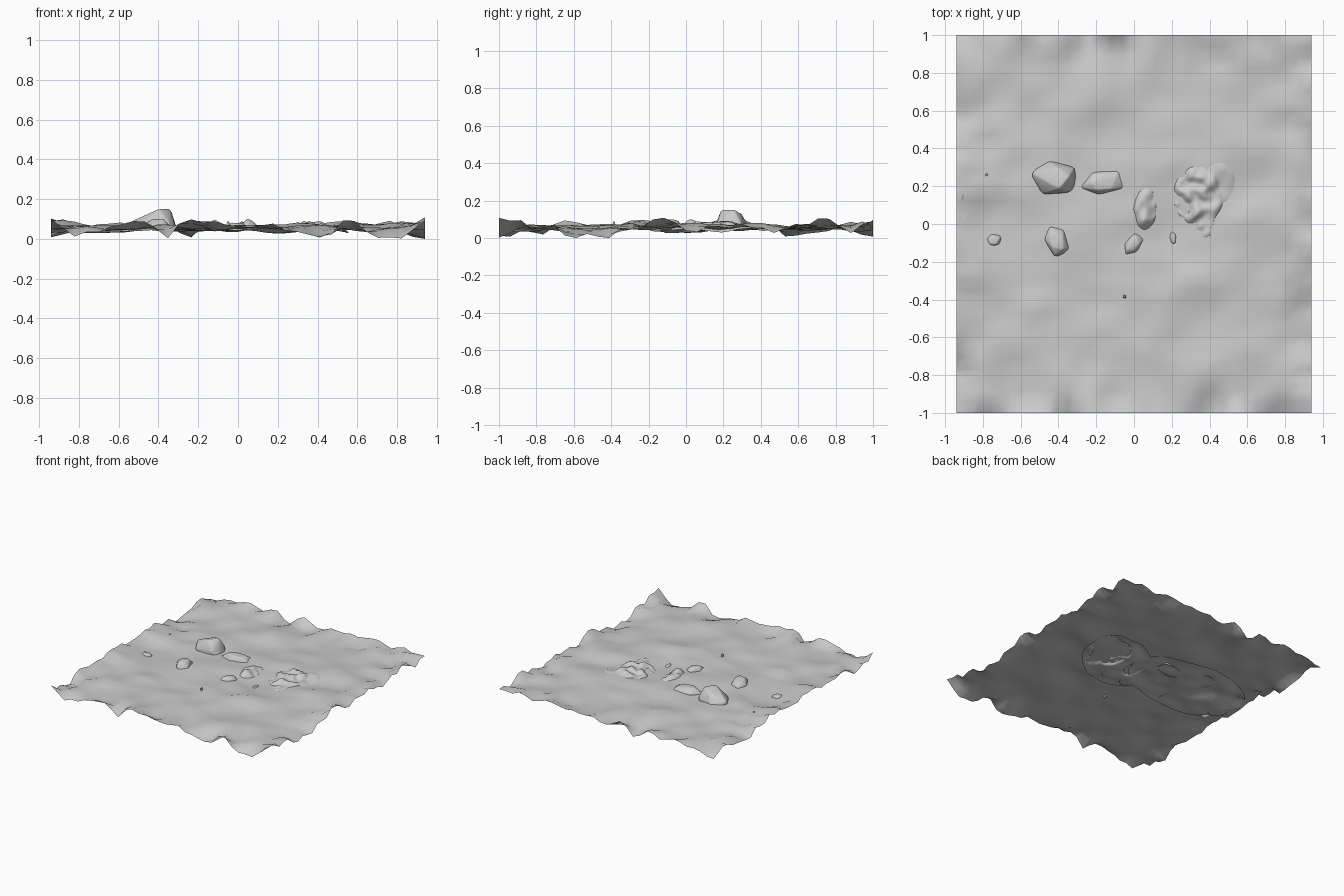
import bpy, bmesh, random
from math import sin, cos, pi, radians, exp, hypot
from mathutils import Vector, noise

if "Cube" in bpy.data.objects:
    bpy.data.objects.remove(bpy.data.objects["Cube"])

random.seed(7)


def ground_z(x, y):
    # rolling ground: calm in the middle, jagged along the border
    edge = max(abs(x) / 0.94, abs(y))
    rim = max(0, (edge - 0.72) / 0.28)
    n = noise.noise(Vector((x * 3.2 + 5, y * 4.2 + 2, 0.4)))
    n += 0.6 * noise.noise(Vector((x * 6.5, y * 8.5, 3.1)))
    jag = noise.noise(Vector((x * 8.5 + 1, y * 8.5 + 4, 7.3)))
    z = 0.058 + (0.026 + 0.012 * rim) * n + 0.075 * rim ** 2 * jag
    return min(0.108, max(0.0, z))


def finish(name, bm, angle=60):
    me = bpy.data.meshes.new(name)
    bm.to_mesh(me)
    bm.free()
    ob = bpy.data.objects.new(name, me)
    bpy.context.collection.objects.link(ob)
    bpy.ops.object.select_all(action='DESELECT')
    ob.select_set(True)
    bpy.context.view_layer.objects.active = ob
    bpy.ops.object.shade_smooth_by_angle(angle=radians(angle))
    return ob


# ground sheet
bm = bmesh.new()
bmesh.ops.create_grid(bm, x_segments=32, y_segments=34, size=1)
for v in bm.verts:
    v.co.x *= 0.94
    v.co.z = ground_z(v.co.x, v.co.y)
# pin the highest and lowest spots of the border
for px, py, pz in ((-0.94, -1, 0.1), (0.94, -1, 0.108), (-0.35, -1, 0), (0.8, -1, 0),
                   (0.94, -0.6, 0), (-0.94, 0.55, 0.005), (0.55, -1, 0.105), (0.94, 0.7, 0.105),
                   (-0.5, -1, 0.1), (-0.82, -1, 0.012), (0.4, -1, 0.012), (-0.25, -1, 0.1)):
    for v in bm.verts:
        w = exp(-((v.co.x - px) ** 2 + (v.co.y - py) ** 2) / 0.003)
        v.co.z += (pz - v.co.z) * w
finish("ground_sheet", bm, 80)


def patch(name, cx, cy, rx, ry, rot, height, rings=36, segs=96):
    # thin oval patch of soil just under the ground sheet
    bm = bmesh.new()
    rows = []
    for i in range(rings + 1):
        row = []
        for j in range(segs):
            a, r = 2 * pi * j / segs, max(i / rings, 0.01)
            u, w = rx * r * cos(a), ry * r * sin(a)
            x = cx + u * cos(rot) - w * sin(rot)
            y = cy + u * sin(rot) + w * cos(rot)
            row.append(bm.verts.new((x, y, ground_z(x, y) + height(x, y))))
        rows.append(row)
    bm.faces.new(rows[0])
    for a, b in zip(rows, rows[1:]):
        for j in range(segs):
            k = (j + 1) % segs
            bm.faces.new((a[j], b[j], b[k], a[k]))
    bmesh.ops.recalc_face_normals(bm, faces=bm.faces)
    if sum(f.normal.z for f in bm.faces) < 0:
        bmesh.ops.reverse_faces(bm, faces=bm.faces)
    finish(name, bm)


def rubble(x, y):
    # lumpy gravel rising through the sheet, flat rim showing on the right
    h = -0.012
    for px, py, sx, sy, top, rough in ((0.34, 0.15, 0.14, 0.17, 0.026, 0.030),
                                       (0.37, 0.00, 0.06, 0.09, 0.016, 0.02),
                                       (0.45, 0.22, 0.10, 0.13, 0.017, 0.004),
                                       (0.06, 0.08, 0.065, 0.12, 0.030, 0.026)):
        d = hypot((x - px) / sx, (y - py) / sy)
        m = max(0, 1 - d ** 6)
        n = noise.noise(Vector((x * 20, y * 20, 1.7)))
        h = max(h, -0.012 + m * (top + rough * n))
    return h


patch("gravel_patch", 0.23, 0.08, 0.37, 0.25, radians(40), rubble)
patch("stone_bed", -0.40, 0.12, 0.52, 0.31, radians(5), lambda x, y: -0.010)


def rock(name, x, y, sx, sy, top, rot=0, lean=0, pts=16):
    # hull of random points, rounded, open underneath
    bm = bmesh.new()
    base = ground_z(x, y) - 0.012
    for i in range(pts):
        t = 2 * pi * i / pts
        lev = (-0.4, 0.85, 0.25)[i % 3]
        r = (1.0, 0.62, 1.02)[i % 3] * random.uniform(0.9, 1.12)
        tilt = lean * cos(t) if lev > 0.5 else 0
        bm.verts.new((r * cos(t), r * sin(t), lev + tilt + random.uniform(-0.1, 0.15)))
    res = bmesh.ops.convex_hull(bm, input=bm.verts)
    bmesh.ops.delete(bm, geom=[g for g in res["geom_interior"] if g.is_valid], context='VERTS')
    bmesh.ops.bevel(bm, geom=bm.edges[:], offset=0.08, segments=2, affect='EDGES', profile=0.5)
    bmesh.ops.bisect_plane(bm, geom=bm.verts[:] + bm.edges[:] + bm.faces[:],
                           plane_co=(0, 0, 0), plane_no=(0, 0, 1), clear_inner=True)
    hi = max(v.co.z for v in bm.verts)
    wx = max(v.co.x for v in bm.verts) - min(v.co.x for v in bm.verts)
    wy = max(v.co.y for v in bm.verts) - min(v.co.y for v in bm.verts)
    for v in bm.verts:
        px, py = v.co.x * sx / wx, v.co.y * sy / wy
        v.co = (x + px * cos(rot) - py * sin(rot), y + px * sin(rot) + py * cos(rot),
                base + v.co.z / hi * (top - base))
    bmesh.ops.recalc_face_normals(bm, faces=bm.faces)
    if sum(f.normal.z * f.calc_area() for f in bm.faces) < 0:
        bmesh.ops.reverse_faces(bm, faces=bm.faces)
    finish(name, bm, 50)


# stones: x, y, width, depth, height above the ground, turn, lean
stones = {
    "large_stone": (-0.415, 0.245, 0.23, 0.175, None, -10, 0.35),
    "long_stone": (-0.155, 0.22, 0.23, 0.12, 0.036, 12, 0),
    "tall_stone": (-0.41, -0.09, 0.16, 0.11, 0.036, -65, 0),
    "small_stone": (-0.74, -0.085, 0.085, 0.07, 0.018, 0, 0),
    "wedge_stone": (-0.003, -0.105, 0.13, 0.08, 0.026, 55, 0.1),
    "chip_stone": (0.207, -0.075, 0.04, 0.075, 0.012, 0, 0),
    "tiny_pebble": (-0.05, -0.385, 0.018, 0.018, 0.025, 0, 0),
    "speck_pebble": (-0.78, 0.26, 0.02, 0.02, 0.008, 0, 0),
}
for name, (x, y, sx, sy, h, turn, lean) in stones.items():
    top = 0.15 if h is None else ground_z(x, y) + h
    rock(name, x, y, sx, sy, top, radians(turn), lean)
